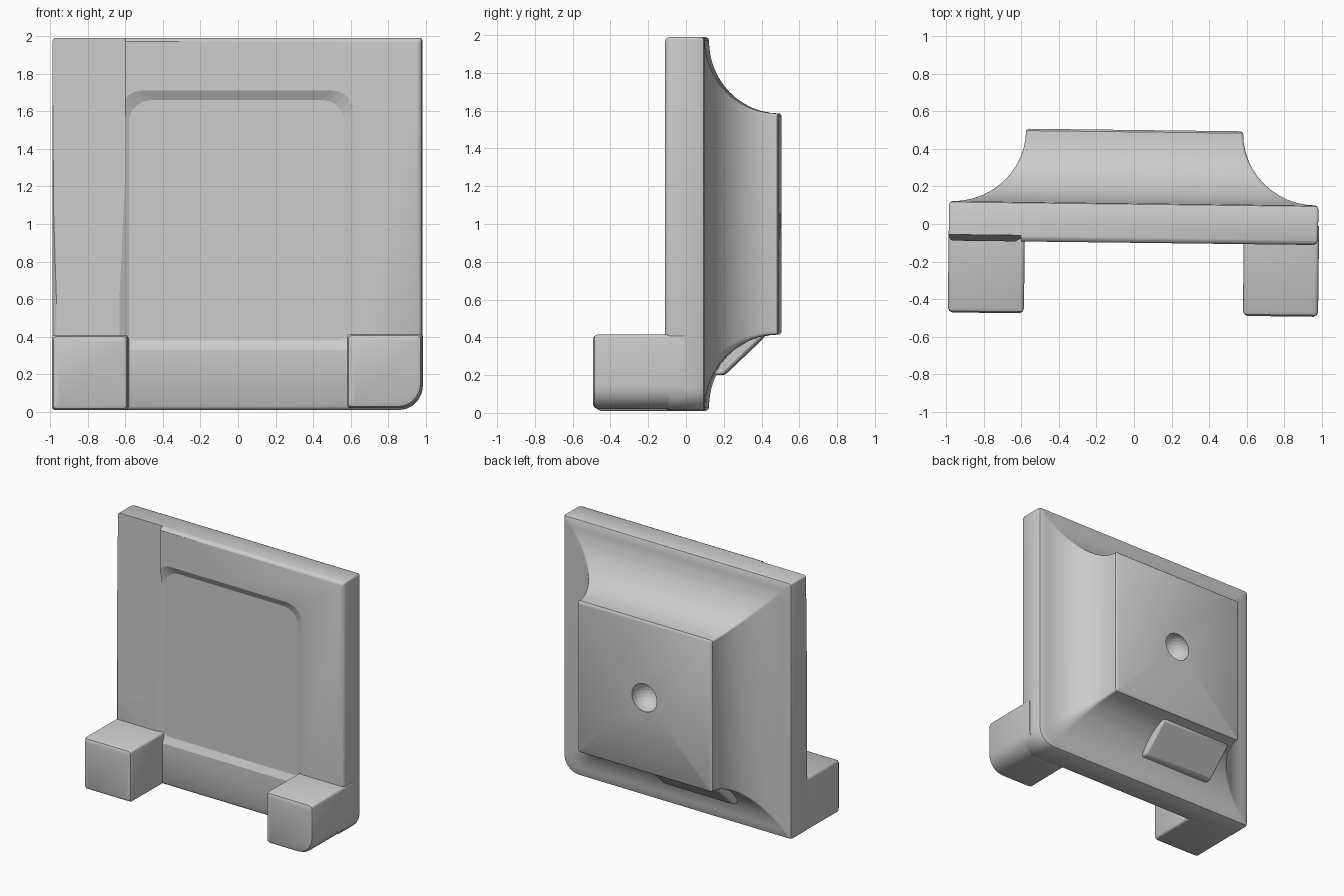
import bpy, bmesh, math
from mathutils import Matrix, Vector

cube = bpy.data.objects.get("Cube")
if cube:
    bpy.data.objects.remove(cube, do_unlink=True)

grey = bpy.data.materials.new("stone grey")
grey.use_nodes = True
colour = (0.6, 0.6, 0.6, 1)
grey.diffuse_color = colour
grey.node_tree.nodes["Principled BSDF"].inputs["Base Color"].default_value = colour
TILT = Matrix.Rotation(-0.012, 4, 'Z')


def finish(name, bm, helper=False):
    bmesh.ops.recalc_face_normals(bm, faces=bm.faces)
    mesh = bpy.data.meshes.new(name)
    bm.to_mesh(mesh)
    bm.free()
    mesh.transform(TILT)
    mesh.materials.append(grey)
    obj = bpy.data.objects.new(name, mesh)
    bpy.context.collection.objects.link(obj)
    obj.hide_render = helper
    return obj


def outline(rect, inset, radii):
    """Rounded rectangle in xz; radii start at the lower +x corner, going up."""
    x0, x1, z0, z1 = rect
    corners = [(x1, z0, -1, 1), (x1, z1, -1, -1), (x0, z1, 1, -1), (x0, z0, 1, 1)]
    points = []
    for i, ((x, z, sx, sz), r) in enumerate(zip(corners, radii)):
        cx, cz = x + sx * (inset + r), z + sz * (inset + r)
        for k in range(6):
            a = math.radians(-90 + 90 * i + 18 * k)
            points.append((cx + r * math.cos(a), cz + r * math.sin(a)))
    return points


def loft(name, rect, rings, helper=False):
    """Skin rings of (y, inset, corner radii) from front to back."""
    bm = bmesh.new()
    loops = [[bm.verts.new((x, y, z)) for x, z in outline(rect, inset, radii)]
             for y, inset, radii in rings]
    for a, b in zip(loops, loops[1:]):
        n = len(a)
        for i in range(n):
            bm.faces.new((a[i], a[(i + 1) % n], b[(i + 1) % n], b[i]))
    bm.faces.new(loops[0])
    bm.faces.new(loops[-1])
    return finish(name, bm, helper)


def prism(name, x0, x1, profile, helper=False):
    bm = bmesh.new()
    face = bm.faces.new([bm.verts.new((x0, y, z)) for y, z in profile])
    out = bmesh.ops.extrude_face_region(bm, geom=[face])
    bmesh.ops.translate(bm, vec=Vector((x1 - x0, 0, 0)),
                        verts=[v for v in out["geom"] if isinstance(v, bmesh.types.BMVert)])
    return finish(name, bm, helper)


def cut(obj, cutter):
    mod = obj.modifiers.new(cutter.name, 'BOOLEAN')
    mod.operation = 'DIFFERENCE'
    mod.solver = 'EXACT'
    mod.object = cutter
    cutter.hide_viewport = True
    cutter.display_type = 'WIRE'


# Slab whose back sweeps through a cove to a smaller square pad
def body_radii(t):
    return [0.015 + 0.11 * (1 - t)] + [0.015] * 3


rings = [(-0.1, 0.02, body_radii(0)), (-0.09, 0.006, body_radii(0)),
         (-0.075, 0, body_radii(0)), (0.09, 0, body_radii(0)),
         (0.105, 0.006, body_radii(0))]
for k in range(13):
    a = math.radians(7.5 * k)
    rings.append((0.11 + 0.38 * (1 - math.cos(a)), 0.015 + 0.39 * math.sin(a),
                  body_radii(math.sin(a))))
rings.append((0.5, 0.418, body_radii(1)))
body = loft("slab_with_coved_back", (-0.985, 0.98, 0.01, 1.99), rings)

# Shallow sunken panel on the front
soft = [0.04, 0.12, 0.12, 0.04]
cut(body, loft("panel_cutter", (-0.63, 0.62, 0.33, 1.71),
               [(-0.2, 0, soft), (-0.1, 0, soft), (-0.075, 0.05, soft)], True))

# Left-hand post leans back slightly toward its top
cut(body, prism("post_cutter", -1.2, -0.6,
                [(-0.2, 0.6), (-0.1, 0.6), (-0.065, 2.1), (-0.2, 2.1)], True))

# Dimple in the middle of the back pad
bm = bmesh.new()
bmesh.ops.create_uvsphere(bm, u_segments=24, v_segments=14, radius=0.11)
bmesh.ops.translate(bm, verts=bm.verts, vec=(0, 0.48, 0.99))
cut(body, finish("dimple_cutter", bm, True))

# Two feet projecting forward
feet = []
for name, rect, lower in (("left_foot", (0.585, 0.985, 0.02, 0.415), 0.125),
                          ("right_foot", (-0.985, -0.58, 0.01, 0.41), 0.02)):
    r = [lower, 0.02, 0.02, 0.02]
    feet.append(loft(name, rect, [(-0.482, 0.025, r), (-0.474, 0.008, r),
                                  (-0.457, 0, r), (0.0, 0, r)]))

# Flat block across the lower cove
block = prism("cove_block", -0.56, 0.05,
              [(0.14, 0.2), (0.2, 0.2), (0.41, 0.4), (0.41, 0.45), (0.2, 0.4)])
bevel = block.modifiers.new("soft edges", 'BEVEL')
bevel.width = 0.015
bevel.segments = 2

# Smooth shading with crisp corners
bpy.ops.object.select_all(action='DESELECT')
for obj in [body, block] + feet:
    obj.select_set(True)
    bpy.context.view_layer.objects.active = obj
bpy.ops.object.shade_smooth_by_angle(angle=math.radians(35))
